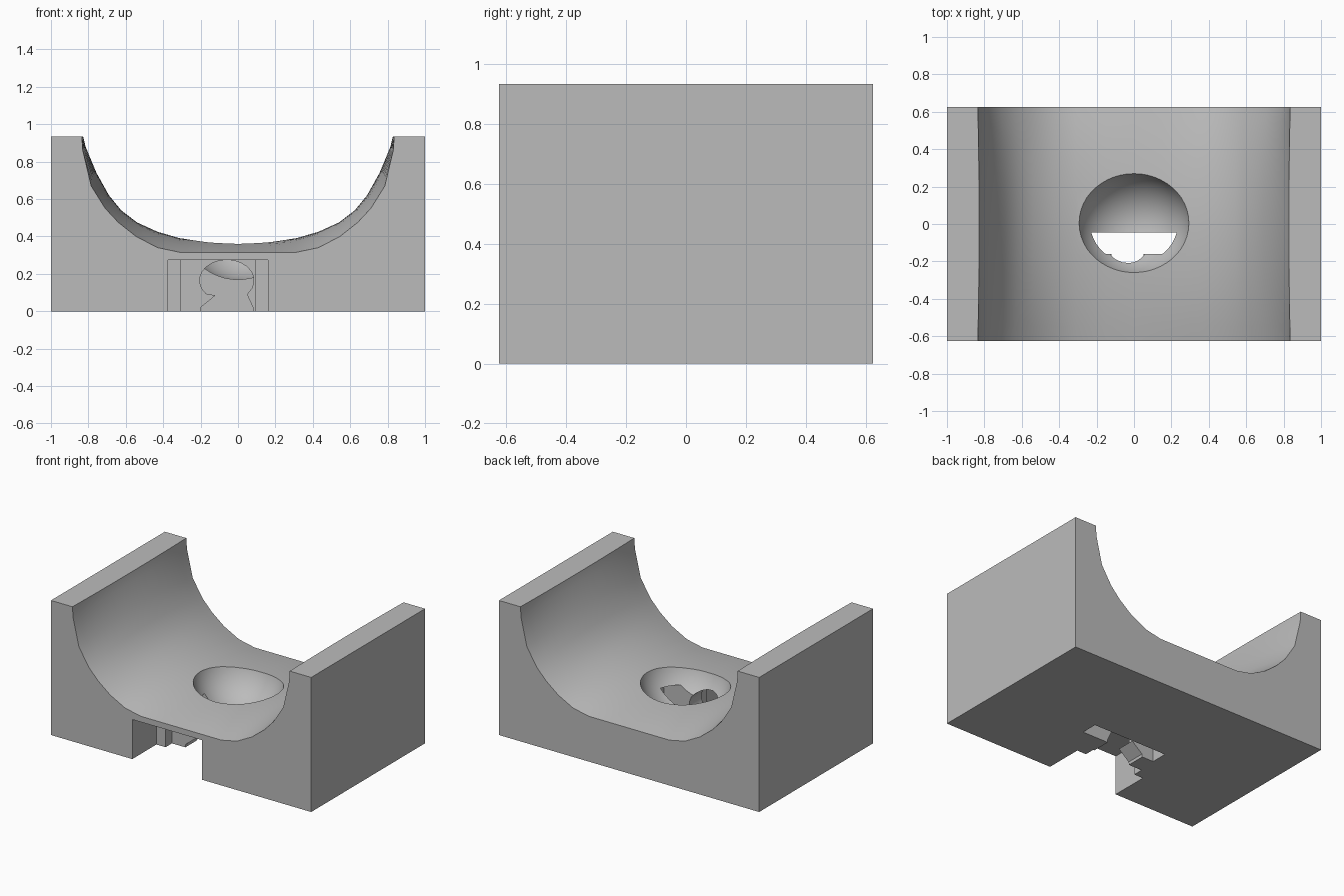
import bpy, bmesh, math

if "Cube" in bpy.data.objects:
    bpy.data.objects.remove(bpy.data.objects["Cube"], do_unlink=True)

HALF_Y, TOP = 0.625, 0.935
grey = bpy.data.materials.new("plain grey")
grey.use_nodes = True
grey.diffuse_color = (0.5, 0.5, 0.5, 1)
grey.node_tree.nodes["Principled BSDF"].inputs["Base Color"].default_value = (0.5, 0.5, 0.5, 1)


def add_object(name, bm):
    bmesh.ops.recalc_face_normals(bm, faces=bm.faces)
    mesh = bpy.data.meshes.new(name)
    bm.to_mesh(mesh)
    bm.free()
    mesh.materials.append(grey)
    ob = bpy.data.objects.new(name, mesh)
    bpy.context.collection.objects.link(ob)
    return ob


def loft(name, sections):
    """Closed solid through (y, [(x, z), ...]) sections."""
    bm = bmesh.new()
    rings = [[bm.verts.new((x, y, z)) for x, z in pts] for y, pts in sections]
    n = len(rings[0])
    for a, b in zip(rings, rings[1:]):
        for i in range(n):
            j = (i + 1) % n
            bm.faces.new((a[i], a[j], b[j], b[i]))
    bm.faces.new(rings[0])
    bm.faces.new(rings[-1])
    return add_object(name, bm)


def box(name, x0, x1, y0, y1, z0, z1):
    pts = [(x0, z0), (x1, z0), (x1, z1), (x0, z1)]
    return loft(name, [(y0, pts), (y1, pts)])


# Cradle block
cradle = box("cradle_block", -1, 1, -HALF_Y, HALF_Y, 0, TOP)

# Saddle trough: half profiles at the open ends and at the raised middle
end = [(.835, 1.1), (.835, .935), (.83, .86), (.785, .67), (.71, .55), (.64, .475),
       (.545, .40), (.43, .34), (.31, .315), (.15, .315), (0, .315)]
mid = [(.828, 1.1), (.828, .935), (.815, .88), (.757, .74), (.69, .62), (.625, .54),
       (.54, .475), (.43, .425), (.31, .39), (.15, .375), (0, .37)]


def trough_section(y):
    w = max(0, 1 - (y / HALF_Y) ** 2)
    half = [(a + (c - a) * w, b + (d - b) * w) for (a, b), (c, d) in zip(end, mid)]
    return y, half + [(-x, z) for x, z in half[-2::-1]]


steps = [-0.7] + [HALF_Y * (i / 8 - 1) for i in range(17)] + [0.7]
trough = loft("trough_cutter", [trough_section(y) for y in steps])

# Rounded bowl in the trough floor
bm = bmesh.new()
bmesh.ops.create_uvsphere(bm, u_segments=48, v_segments=32, radius=0.305)
bmesh.ops.scale(bm, vec=(1, 0.93, 1), verts=bm.verts)
bmesh.ops.translate(bm, vec=(0, 0.005, 0.47), verts=bm.verts)
bowl = add_object("bowl_cutter", bm)

# Underside slot and the stepped notch open to the front
slot = box("slot_cutter", -.29, .28, -.16, -.045, -.1, .275)
notch = box("notch_cutter", -.375, .16, -.7, -.36, -.1, .275)
inner_notch = box("inner_notch_cutter", -.305, .09, -.4, -.29, -.1, .275)

# Keyhole passage with a pinched neck, joining the notch to the slot
arc = [(-.06 + .145 * math.cos(a), .165 + .11 * math.sin(a))
       for a in (math.radians(-40 + 260 * i / 16) for i in range(17))]
keyhole = [(-.21, -.1), (.08, -.1), (.08, .02), (.05, .085)] + arc + [(-.12, .085), (-.2, .02)]
passage = loft("passage_cutter", [(-.32, keyhole), (-.1, keyhole)])

# Carve everything out of the block
bpy.context.view_layer.objects.active = cradle
for cutter in (trough, bowl, slot, notch, inner_notch, passage):
    mod = cradle.modifiers.new("carve", 'BOOLEAN')
    mod.operation, mod.solver, mod.object = 'DIFFERENCE', 'EXACT', cutter
    bpy.ops.object.modifier_apply(modifier=mod.name)
    bpy.data.objects.remove(cutter, do_unlink=True)

# Smooth curved surfaces, crisp edges
bpy.ops.object.select_all(action='DESELECT')
cradle.select_set(True)
bpy.ops.object.shade_smooth_by_angle(angle=math.radians(30))
